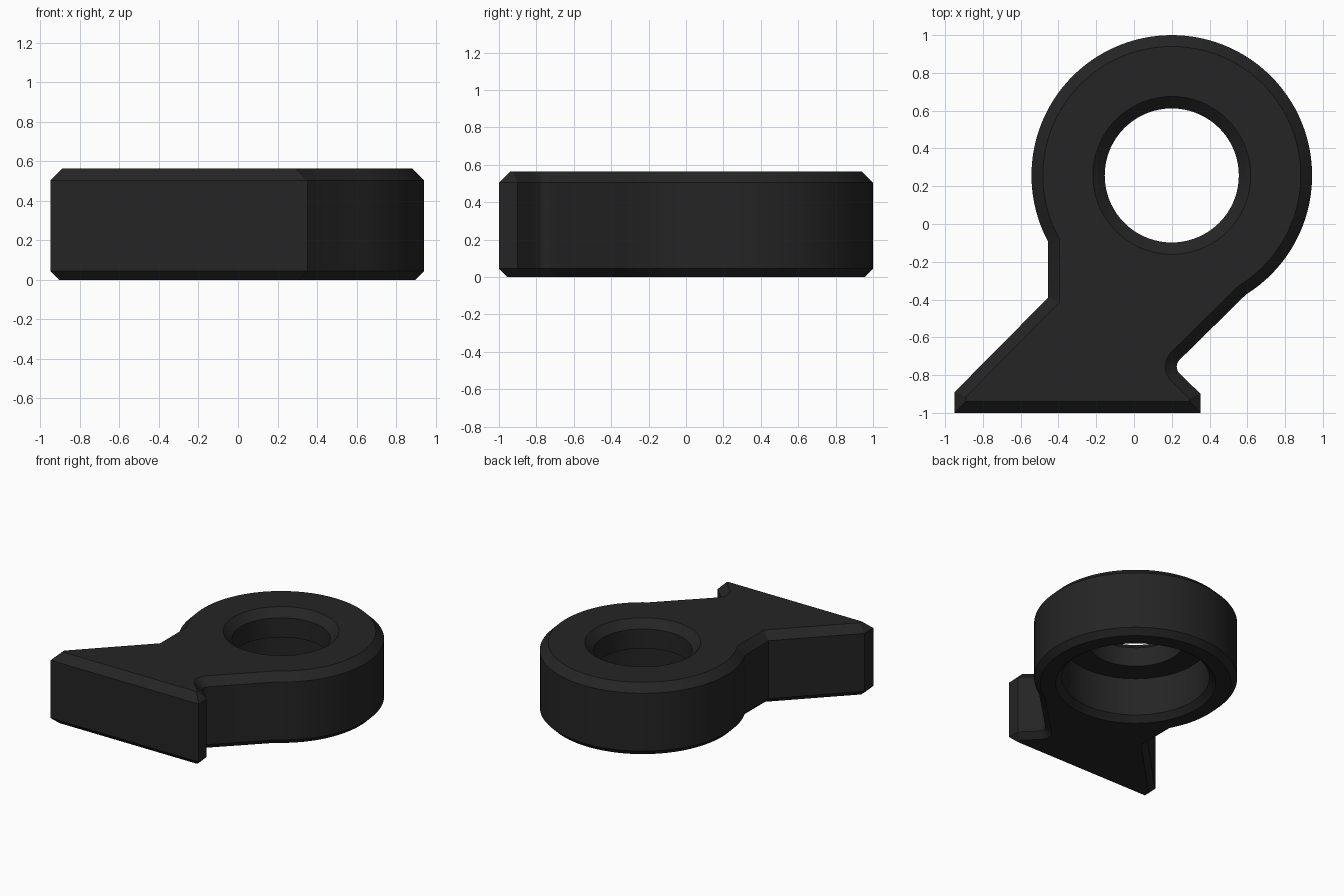
import bpy, bmesh, math
from mathutils import Vector

if "Cube" in bpy.data.objects:
    bpy.data.objects.remove(bpy.data.objects["Cube"])

HEIGHT, TOP_CHAMFER, BASE_CHAMFER = 0.565, 0.06, 0.045
EYE = (0.2, 0.257)


def arc(center, radius, start, end, count):
    """Points along an arc, angles in degrees."""
    return [Vector((center[0] + radius * math.cos(math.radians(start + (end - start) * i / count)),
                    center[1] + radius * math.sin(math.radians(start + (end - start) * i / count))))
            for i in range(count + 1)]


def inset(points, distance):
    """Mitred inward offset of a counter-clockwise outline."""
    result = []
    for i, p in enumerate(points):
        a = (p - points[i - 1]).normalized()
        b = (points[(i + 1) % len(points)] - p).normalized()
        na, nb = Vector((-a.y, a.x)), Vector((-b.y, b.x))
        result.append(p + (na + nb) * distance / (1 + na.dot(nb)))
    return result


def add_ring(bm, points, z):
    return [bm.verts.new((p.x, p.y, z)) for p in points]


def bridge(bm, rings):
    for low, high in zip(rings, rings[1:]):
        n = len(low)
        for i in range(n):
            j = (i + 1) % n
            bm.faces.new((low[i], low[j], high[j], high[i]))


def cap(bm, *rings):
    """Fill the flat area between an outline and its hole."""
    edges = [bm.edges.get((r[i - 1], r[i])) for r in rings for i in range(len(r))]
    bmesh.ops.triangle_fill(bm, use_beauty=True, use_dissolve=False, edges=edges)


# Outline: slanted foot, rounded notch, round eye
outline = [Vector(p) for p in ((-0.455, -0.39), (-0.95, -0.89), (-0.95, -1.0),
                               (0.353, -1.0), (0.353, -0.9))]
outline += arc((0.276, -0.755), 0.05, 225, 135, 8)
outline += arc(EYE, 0.743, -58.1, 208.2, 80)

bm = bmesh.new()

# Outer wall with chamfered rims
outer = [add_ring(bm, inset(outline, d), z) for d, z in (
    (BASE_CHAMFER, 0), (0, BASE_CHAMFER),
    (0, HEIGHT - TOP_CHAMFER), (TOP_CHAMFER, HEIGHT))]
bridge(bm, outer)

# Stepped bore: wide recess below, narrow hole above
bore = [add_ring(bm, arc(EYE, r, 0, 360, 72)[:-1], z) for r, z in (
    (0.585, 0), (0.54, 0.045), (0.54, 0.35), (0.355, 0.35),
    (0.355, HEIGHT - TOP_CHAMFER), (0.418, HEIGHT))]
bridge(bm, bore)

# Flat top and underside
cap(bm, outer[0], bore[0])
cap(bm, outer[-1], bore[-1])
bmesh.ops.recalc_face_normals(bm, faces=bm.faces)

mesh = bpy.data.meshes.new("eye_bracket")
bm.to_mesh(mesh)
bm.free()
bracket = bpy.data.objects.new("eye_bracket", mesh)
bpy.context.collection.objects.link(bracket)

black = bpy.data.materials.new("matte_black")
black.diffuse_color = (0.018, 0.018, 0.018, 1)
black.use_nodes = True
black.node_tree.nodes["Principled BSDF"].inputs["Base Color"].default_value = black.diffuse_color
mesh.materials.append(black)

bpy.context.view_layer.objects.active = bracket
bracket.select_set(True)
bpy.ops.object.shade_smooth_by_angle(angle=math.radians(25))
